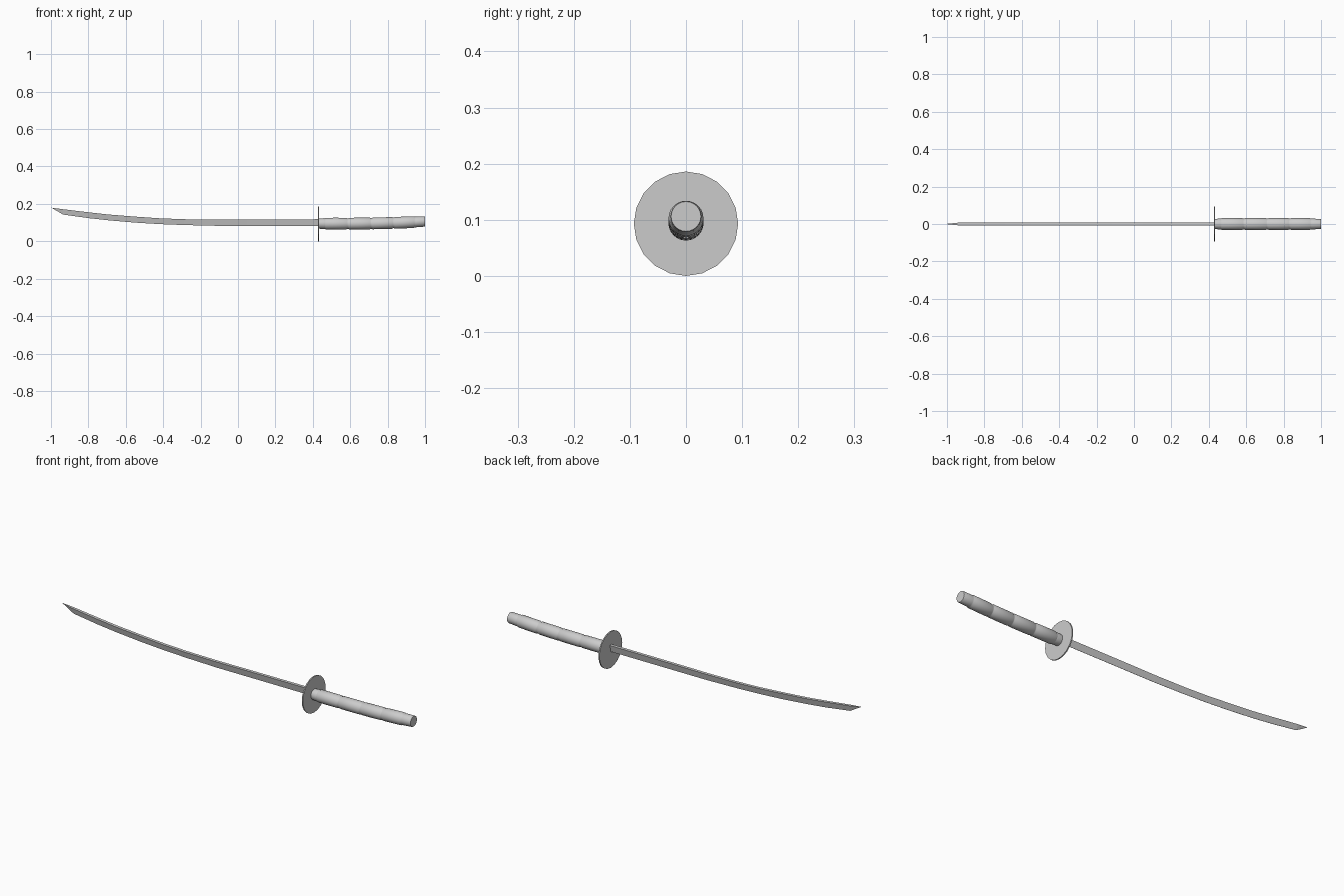
import bpy, bmesh, math

if "Cube" in bpy.data.objects:
    bpy.data.objects.remove(bpy.data.objects["Cube"])


def finish(bm, name, smooth=False):
    bmesh.ops.recalc_face_normals(bm, faces=bm.faces)
    mesh = bpy.data.meshes.new(name)
    bm.to_mesh(mesh)
    bm.free()
    ob = bpy.data.objects.new(name, mesh)
    bpy.context.collection.objects.link(ob)
    if smooth:
        bpy.ops.object.select_all(action='DESELECT')
        ob.select_set(True)
        bpy.context.view_layer.objects.active = ob
        bpy.ops.object.shade_smooth_by_angle(angle=math.radians(30))
    return ob


def loft(name, loops, smooth=False):
    """Skin a row of equal-length closed loops and cap both ends."""
    bm = bmesh.new()
    rings = [[bm.verts.new(p) for p in loop] for loop in loops]
    for a, b in zip(rings, rings[1:]):
        for i in range(len(a)):
            j = (i + 1) % len(a)
            bm.faces.new((a[i], a[j], b[j], b[i]))
    bm.faces.new(rings[0])
    bm.faces.new(rings[-1])
    return finish(bm, name, smooth)


def circle(x, cz, r, n):
    return [(x, r * math.sin(2 * math.pi * i / n),
             cz + r * math.cos(2 * math.pi * i / n)) for i in range(n)]


# Blade: flat spine on top, wedge down to the edge, slanted tip
# stations: (spine x, spine z, edge x, edge z, half thickness)
stations = [
    (0.45, 0.118, 0.45, 0.083, 0.008), (0.05, 0.117, 0.05, 0.083, 0.008),
    (-0.12, 0.116, -0.12, 0.083, 0.008), (-0.29, 0.118, -0.29, 0.087, 0.008),
    (-0.42, 0.123, -0.42, 0.092, 0.008), (-0.55, 0.132, -0.55, 0.100, 0.008),
    (-0.69, 0.143, -0.69, 0.112, 0.008), (-0.80, 0.155, -0.80, 0.124, 0.008),
    (-0.94, 0.172, -0.935, 0.143, 0.007), (-1.0, 0.180, -0.995, 0.178, 0.001)]
loft("blade", [[(sx, -t, sz), (sx, t, sz), (ex, 0.0005, ez), (ex, -0.0005, ez)]
               for sx, sz, ex, ez, t in stations])

# Round hand guard
loft("guard", [circle(x, 0.093, 0.093, 20) for x in (0.428, 0.434)])


# Grip: slightly rising round handle with wrap grooves and a narrower pommel
def centre(x):
    return 0.0945 + 0.0115 * (max(0.0, x - 0.6) / 0.4) ** 2


profile = [(0.432, 0.027), (0.46, 0.029)]
bands = [0.46, 0.585, 0.71, 0.83, 0.945]
for a, b in zip(bands, bands[1:]):
    profile += [(a + 0.004, 0.0285), (a + 0.010, 0.0312),
                ((a + b) / 2, 0.0315), (b - 0.006, 0.0312), (b - 0.001, 0.0285)]
profile += [(0.95, 0.0285), (0.998, 0.0275), (1.0, 0.0265)]
loft("grip", [circle(x, centre(x), r, 24) for x, r in profile], smooth=True)
